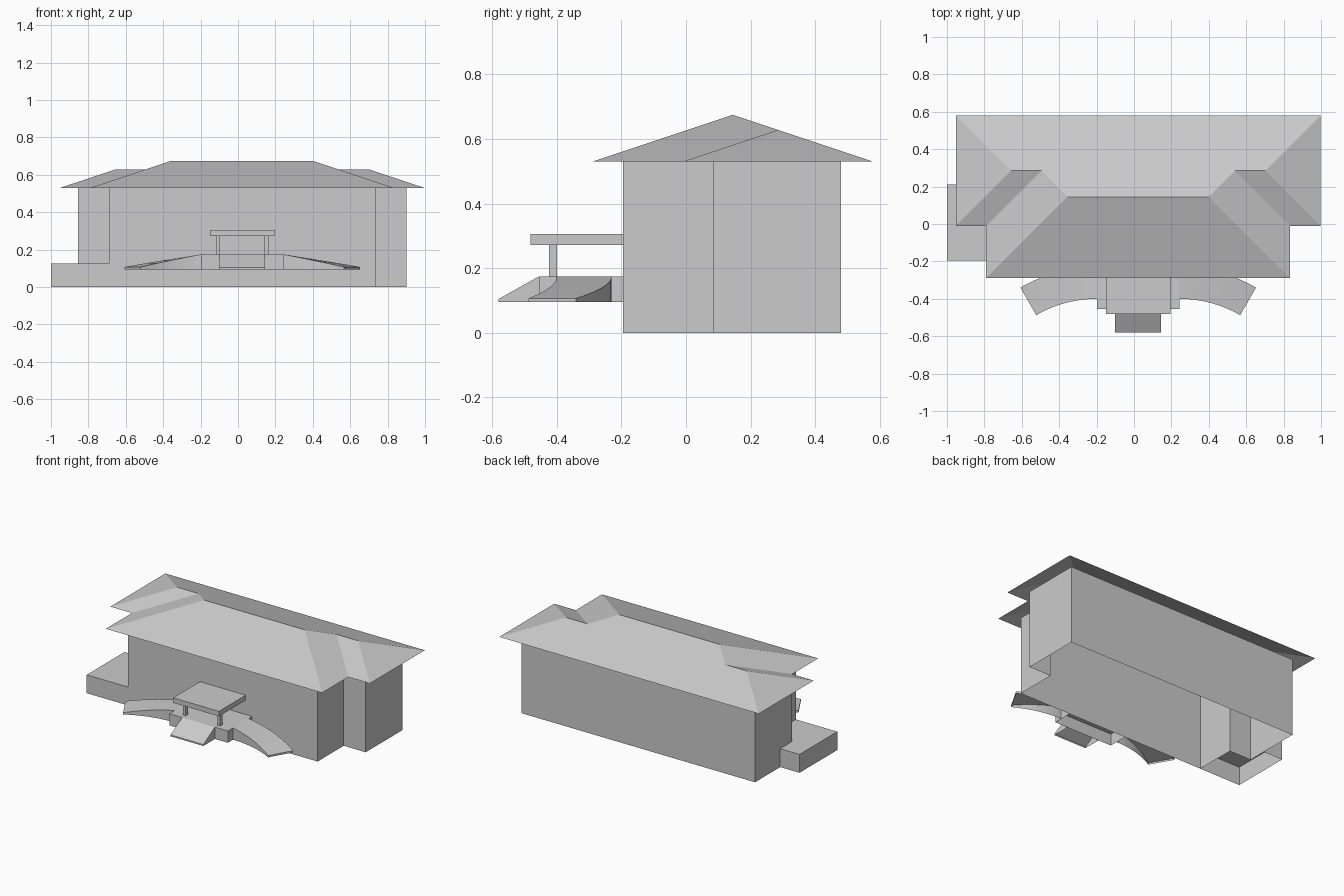
import bpy, bmesh, math

cube = bpy.data.objects.get("Cube")
if cube:
    bpy.data.objects.remove(cube, do_unlink=True)

CX = 0.0225      # symmetry line of the building
EAVE = 0.53

grey = bpy.data.materials.new("plain_grey")
grey.use_nodes = True
colour = (0.6, 0.6, 0.6, 1)
grey.diffuse_color = colour
grey.node_tree.nodes["Principled BSDF"].inputs["Base Color"].default_value = colour


def make(name, verts, faces):
    mesh = bpy.data.meshes.new(name)
    mesh.from_pydata(verts, [], faces)
    mesh.materials.append(grey)
    obj = bpy.data.objects.new(name, mesh)
    bpy.context.collection.objects.link(obj)
    return obj


def shell(name, outline, z0, z1, top=False, bottom=False, closed=True):
    """Walls over a counter-clockwise outline, with optional caps."""
    n = len(outline)
    verts = [(x, y, z) for z in (z0, z1) for x, y in outline]
    faces = [(i, (i + 1) % n, n + (i + 1) % n, n + i)
             for i in range(n if closed else n - 1)]
    if top:
        faces.append(tuple(range(n, 2 * n)))
    if bottom:
        faces.append(tuple(reversed(range(n))))
    return make(name, verts, faces)


def rect(x0, x1, y0, y1):
    return [(x0, y0), (x1, y0), (x1, y1), (x0, y1)]


# Walls: wide rear wing with a narrower front block, open below
shell("walls", [(-0.69, -0.195), (0.735, -0.195), (0.735, 0.085), (0.9, 0.085),
                (0.9, 0.48), (-0.855, 0.48), (-0.855, 0.085), (-0.69, 0.085)],
      0, EAVE)

# Side terrace: open on the side against the building
p = shell("side_terrace",
          [(-0.855, 0.21), (-1, 0.21), (-1, -0.195), (-0.69, -0.195),
           (-0.69, 0.085), (-0.855, 0.085)], 0, 0.125, top=True, closed=False)
bm = bmesh.new()
bm.from_mesh(p.data)
# drop the face that repeats the building wall
bmesh.ops.delete(bm, geom=[f for f in bm.faces if abs(f.normal.z) < 0.5 and
                           f.calc_center_median().x > -0.8 and
                           f.calc_center_median().y > -0.19], context='FACES')
bm.to_mesh(p.data)
bm.free()

# Roof: two hipped roofs of one pitch, joined by valleys
half = [(0.975, 0.58, 0), (0.975, -0.01, 0), (0.68, 0.285, 0.295),
        (0.5175, 0.285, 0.295), (0.8125, -0.01, 0), (0.8125, -0.29, 0),
        (0.3775, 0.145, 0.435)]
verts = [(CX + s * x, y, EAVE + h / 3) for s in (1, -1) for x, y, h in half]
side = [(0, 2, 1), (1, 2, 3, 4), (4, 3, 6, 5)]
faces = [tuple(reversed(f)) for f in side]
faces += [tuple(i + 7 for i in f) for f in side]
faces += [(0, 7, 9, 10, 13, 6, 3, 2), (12, 5, 6, 13)]
make("roof", verts, faces)

# Entrance landing, canopy and posts
shell("entrance_landing", rect(CX - 0.22, CX + 0.22, -0.455, -0.195),
      0.095, 0.175, top=True)
shell("entrance_canopy", rect(CX - 0.172, CX + 0.172, -0.482, -0.195),
      0.272, 0.306, top=True, bottom=True)
for label, s in (("left", 1), ("right", -1)):
    x = CX + s * 0.13
    shell(label + "_canopy_post", rect(x - 0.01, x + 0.01, -0.424, -0.4),
          0.175, 0.272)

# Front steps as a slope up to the landing
profile = [(-0.58, 0.095), (-0.58, 0.105), (-0.455, 0.175), (-0.455, 0.095)]
verts = [(CX + s * 0.123, y, z) for s in (-1, 1) for y, z in profile]
make("front_ramp", verts, [(0, 4, 5, 1), (1, 5, 6, 2), (0, 1, 2, 3), (7, 6, 5, 4)])

# Curved ramps sweeping down on both sides
STEPS = 10
for label, s in (("left", 1), ("right", -1)):
    verts, faces = [], []
    for i in range(STEPS + 1):
        t = i / STEPS
        a = math.radians(30) * t
        top = 0.175 - 0.068 * t
        for r, z in ((0.65, 0.095), (0.65, top), (0.82, top), (0.82, 0.095)):
            verts.append((CX + s * (0.22 + r * math.sin(a)),
                          -1.05 + r * math.cos(a), z))
    for i in range(STEPS):
        for k in range(3):
            b = 4 * i + k
            faces.append((b, b + 4, b + 5, b + 1))
    e = 4 * STEPS
    faces.append((e, e + 3, e + 2, e + 1))
    if s < 0:
        faces = [tuple(reversed(f)) for f in faces]
    make(label + "_curved_ramp", verts, faces)
